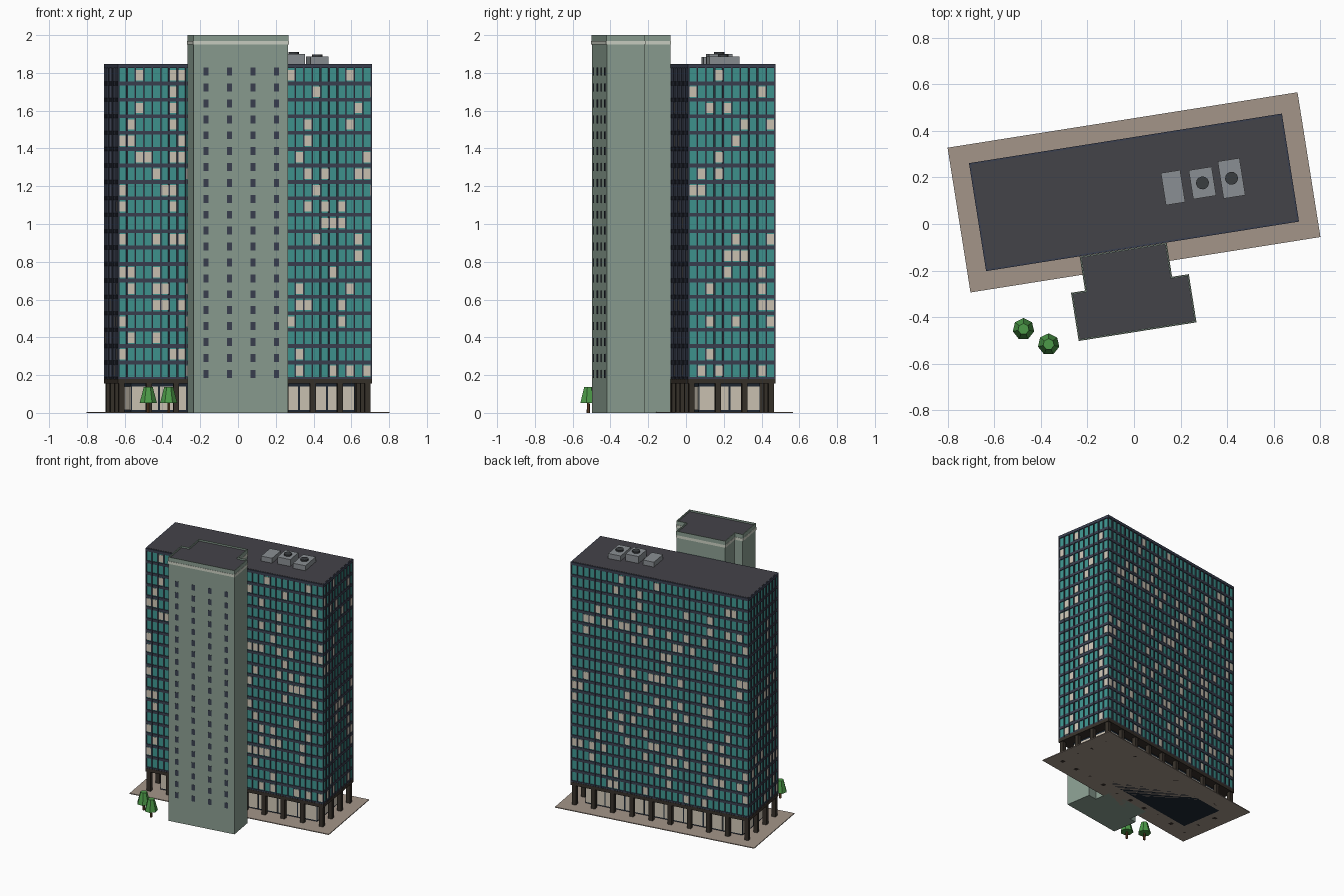
import bpy, bmesh, math, random
from mathutils import Matrix, Vector

if "Cube" in bpy.data.objects:
    bpy.data.objects.remove(bpy.data.objects["Cube"])

random.seed(7)
# whole building is turned 9 degrees about its slab centre
SITE = Matrix.Translation((0, 0.136, 0)) @ Matrix.Rotation(math.radians(9), 4, 'Z')
mats = {}


def material(name, hexcol):
    if name not in mats:
        m = bpy.data.materials.new(name)
        srgb = [int(hexcol[i:i + 2], 16) / 255 for i in (0, 2, 4)]
        m.diffuse_color = [c / 12.92 if c <= 0.04045 else ((c + 0.055) / 1.055) ** 2.4 for c in srgb] + [1]
        m.use_nodes = True
        m.node_tree.nodes["Principled BSDF"].inputs["Base Color"].default_value = m.diffuse_color
        mats[name] = m
    return mats[name]


SLATE = material("slate", "3A4050")
GLASS = material("teal_glass", "3F9691")
LIT = material("lit_pane", "CFC6B6")
CONCRETE = material("green_concrete", "8B9F92")
TRIM = material("pale_trim", "CCD1C4")
ROOF = material("roof", "444349")
BROWN = material("dark_brown", "37312A")
CORE = material("dark_core", "1E2833")
PAVING = material("paving", "A39589")
METAL = material("metal", "8A8F93")
FAN = material("fan", "3A3D40")
LEAF = material("leaf", "4C9A48")
BARK = material("bark", "6B4A2E")


def finish(name, bm, *materials, xf=SITE):
    bm.transform(xf)
    me = bpy.data.meshes.new(name)
    bm.to_mesh(me)
    bm.free()
    for m in materials:
        me.materials.append(m)
    ob = bpy.data.objects.new(name, me)
    bpy.context.collection.objects.link(ob)
    return ob


def boxes(name, items, mat):
    """items: (x, y, z0, z1, size_x, size_y, turn)"""
    bm = bmesh.new()
    for x, y, z0, z1, sx, sy, turn in items:
        m = (Matrix.Rotation(turn, 4, 'Z') @ Matrix.Translation((x, y, (z0 + z1) / 2))
             @ Matrix.Diagonal((sx, sy, z1 - z0, 1)))
        bmesh.ops.create_cube(bm, size=1, matrix=m)
    return finish(name, bm, mat)


def cone(name, x, y, z0, z1, r0, r1, sides, mat, xf=SITE):
    bm = bmesh.new()
    bmesh.ops.create_cone(bm, cap_ends=True, segments=sides, radius1=r0, radius2=r1, depth=z1 - z0,
                          matrix=Matrix.Translation((x, y, (z0 + z1) / 2)))
    return finish(name, bm, mat, xf=xf)


# ---- main slab ----
HX, HY = 0.681, 0.235          # half sizes to the fin tips
Z0, FLOORS, FH = 0.18, 19, 0.0869
Z1 = Z0 + FLOORS * FH
DEPTH = 0.008                  # fin depth
boxes("plaza", [(0, 0, 0, 0.006, 1.523, 0.63, 0)], PAVING)
boxes("glass_block", [(0, 0, Z0, Z1, 2 * (HX - DEPTH), 2 * (HY - DEPTH), 0)], GLASS)
boxes("base_slab", [(0, 0, 0.155, Z0, 2 * HX, 2 * HY, 0)], BROWN)
boxes("roof_edge", [(0, 0, Z1 - 0.006, 1.846, 2 * HX, 2 * HY, 0)], SLATE)
boxes("roof_deck", [(0, 0, 1.84, 1.848, 2 * HX - 0.016, 2 * HY - 0.016, 0)], ROOF)
boxes("floor_bands", [(0, 0, Z0 + i * FH - 0.010, Z0 + i * FH + 0.010, 2 * HX - 0.004, 2 * HY - 0.004, 0)
                      for i in range(FLOORS)], SLATE)

# fins and lit panes on all four sides
fins, lit = [], []
for side in range(4):
    half, dist, n = (HX, HY, 30) if side % 2 == 0 else (HY, HX, 10)
    turn = side * math.pi / 2
    pitch = 2 * (half - 0.004) / n
    for i in range(n + 1):
        t = -half + 0.004 + i * pitch
        fins.append((t, -dist + DEPTH / 2, Z0, Z1, 0.008, DEPTH, turn))
        if i == n:
            continue
        for f in range(FLOORS):
            if random.random() < 0.18:
                z = Z0 + f * FH
                lit.append((t + pitch / 2, -dist + DEPTH - 0.001, z + 0.016, z + FH - 0.016,
                            pitch - 0.008, 0.004, turn))
boxes("facade_fins", fins, SLATE)
boxes("lit_panes", lit, LIT)

# ---- open ground floor: columns around a recessed lobby ----
cx, cy = HX - 0.022, HY - 0.022
spots = {(round(-cx + 2 * cx * i / 9, 4), s * cy) for i in range(10) for s in (-1, 1)}
spots |= {(s * round(cx, 4), round(-cy + 2 * cy * j / 3, 4)) for j in (1, 2) for s in (-1, 1)}
boxes("columns", [(x, y, 0, 0.157, 0.03, 0.03, 0) for x, y in sorted(spots)], BROWN)
LX, LY = 0.6, 0.165
boxes("lobby_core", [(0, 0, 0, 0.157, 2 * LX, 2 * LY, 0)], CORE)
panes = []
for side in range(4):
    half, dist, n = (LX, LY, 8) if side % 2 == 0 else (LY, LX, 2)
    w = 2 * half / n
    panes += [(-half + (i + 0.5) * w, -dist, 0.015, 0.14, w - 0.01, 0.006, side * math.pi / 2)
              for i in range(n)]
boxes("lobby_panes", panes, LIT)


# ---- stair tower with T-shaped plan ----
def tower_part(name, z0, z1, o, mats_, recess=0):
    a, b, c, d = -0.331 - o, 0.174 + o, -0.27 - o, 0.101 + o
    f, s, k = -0.59 - o, -0.388 + o, -0.236
    plan = [(a, f), (b, f), (b, s), (d, s), (d, k), (c, k), (c, s), (a, s)]
    bm = bmesh.new()
    base = bm.faces.new([bm.verts.new((x, y, z0)) for x, y in plan])
    ext = bmesh.ops.extrude_face_region(bm, geom=[base], use_keep_orig=True)
    bmesh.ops.translate(bm, vec=(0, 0, z1 - z0), verts=[v for v in ext["geom"] if isinstance(v, bmesh.types.BMVert)])
    bmesh.ops.recalc_face_normals(bm, faces=bm.faces)
    if recess:
        top = max(bm.faces, key=lambda q: q.calc_center_median().z)
        # parapet rim with sunken roof
        bmesh.ops.inset_individual(bm, faces=[top], thickness=0.008)
        sunk = bmesh.ops.extrude_face_region(bm, geom=[top])
        new_v = [v for v in sunk["geom"] if isinstance(v, bmesh.types.BMVert)]
        for q in sunk["geom"]:
            if isinstance(q, bmesh.types.BMFace):
                q.material_index = 1
        bmesh.ops.translate(bm, vec=(0, 0, -recess), verts=new_v)
        if top.is_valid:
            bmesh.ops.delete(bm, geom=[top], context='FACES_ONLY')
        bmesh.ops.recalc_face_normals(bm, faces=bm.faces)
    return finish(name, bm, *mats_)


tower_part("tower_body", 0, 1.95, 0, [CONCRETE])
tower_part("tower_trim", 1.95, 1.97, 0.004, [TRIM])
tower_part("tower_parapet", 1.97, 2.0, 0.002, [CONCRETE, ROOF], recess=0.012)
boxes("tower_windows", [(-0.266 + 0.1263 * i, -0.59, 0.186 + 0.0842 * j, 0.228 + 0.0842 * j, 0.027, 0.004, 0)
                        for i in range(4) for j in range(20)], SLATE)

# ---- roof plant ----
for i, (u, sx, sy, top, fan) in enumerate([(0.169, 0.084, 0.14, 1.885, False),
                                           (0.297, 0.1, 0.126, 1.9, True),
                                           (0.4235, 0.095, 0.162, 1.886, True)]):
    boxes(f"roof_unit_{i + 1}", [(u, -0.006, 1.846, top, sx, sy, 0)], METAL)
    if fan:
        cone(f"roof_fan_{i + 1}", u, -0.006, top, top + 0.011, 0.028, 0.028, 12, FAN)

# ---- trees ----
for i, (x, y) in enumerate([(-0.475, -0.4515), (-0.367, -0.517)]):
    ident = Matrix.Identity(4)
    cone(f"tree_trunk_{i + 1}", x, y, 0, 0.06, 0.009, 0.007, 6, BARK, ident)
    cone(f"tree_crown_{i + 1}", x, y, 0.052, 0.138, 0.047, 0.024, 7, LEAF, ident)
